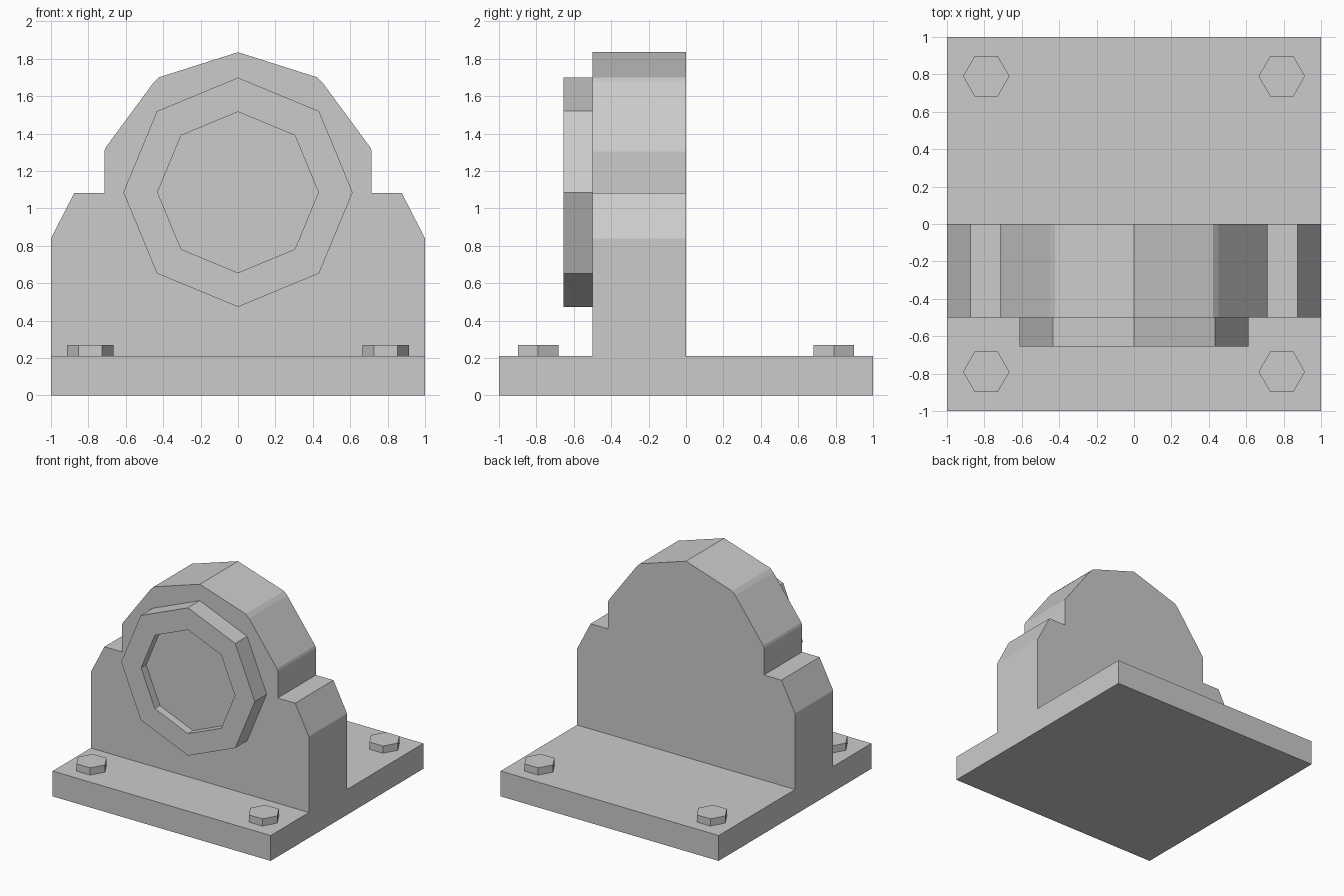
import bpy, bmesh
from math import cos, sin, pi
from mathutils import Vector

if "Cube" in bpy.data.objects:
    bpy.data.objects.remove(bpy.data.objects["Cube"])


def prism(name, outline, offset):
    """Extrude a closed planar outline along an offset; optionally shaped further by the caller."""
    bm = bmesh.new()
    face = bm.faces.new([bm.verts.new(p) for p in outline])
    ext = bmesh.ops.extrude_face_region(bm, geom=[face], use_keep_orig=True)
    moved = [g for g in ext["geom"] if isinstance(g, bmesh.types.BMVert)]
    bmesh.ops.translate(bm, verts=moved, vec=Vector(offset))
    bmesh.ops.recalc_face_normals(bm, faces=bm.faces[:])
    mesh = bpy.data.meshes.new(name)
    bm.to_mesh(mesh)
    bm.free()
    obj = bpy.data.objects.new(name, mesh)
    bpy.context.collection.objects.link(obj)
    return obj


def ring_points(count, radius, start=0.0):
    angles = [start + 2 * pi * i / count for i in range(count)]
    return [(radius * cos(a), radius * sin(a)) for a in angles]


BASE_TOP = 0.21

# Square base plate
prism("base_plate", [(-1, -1, 0), (1, -1, 0), (1, 1, 0), (-1, 1, 0)], (0, 0, BASE_TOP))

# Upright bearing housing: right half of the profile, mirrored to the left
half = [(1, BASE_TOP), (1, 0.84), (0.875, 1.083), (0.715, 1.083), (0.715, 1.305),
        (0.708, 1.325), (0.452, 1.672), (0.422, 1.701)]
profile = half + [(0, 1.835)] + [(-x, z) for x, z in reversed(half)]
prism("bearing_housing", [(x, -0.5, z) for x, z in profile], (0, 0.5, 0))

# Octagonal front flange with a shallow recess
OUTER, INNER, CENTRE_Z, RECESS = 0.613, 0.415, 1.086, 0.066
flange = prism("front_flange",
               [(x, -0.5, CENTRE_Z + z) for x, z in ring_points(8, OUTER)],
               (0, -0.155, 0))
bm = bmesh.new()
bm.from_mesh(flange.data)
front = min(bm.faces, key=lambda f: f.calc_center_median().y)
bmesh.ops.inset_individual(bm, faces=[front], thickness=(OUTER - INNER) * cos(pi / 8))
floor = bmesh.ops.extrude_discrete_faces(bm, faces=[front])["faces"][0]
bmesh.ops.translate(bm, verts=floor.verts[:], vec=(0, RECESS, 0))
bm.to_mesh(flange.data)
bm.free()

# Hexagonal bolt heads on the four corners
for side, sx in (("left", -1), ("right", 1)):
    for end, sy in (("front", -1), ("back", 1)):
        prism(f"bolt_{end}_{side}",
              [(0.79 * sx + x, 0.79 * sy + y, BASE_TOP) for x, y in ring_points(6, 0.124)],
              (0, 0, 0.06))
